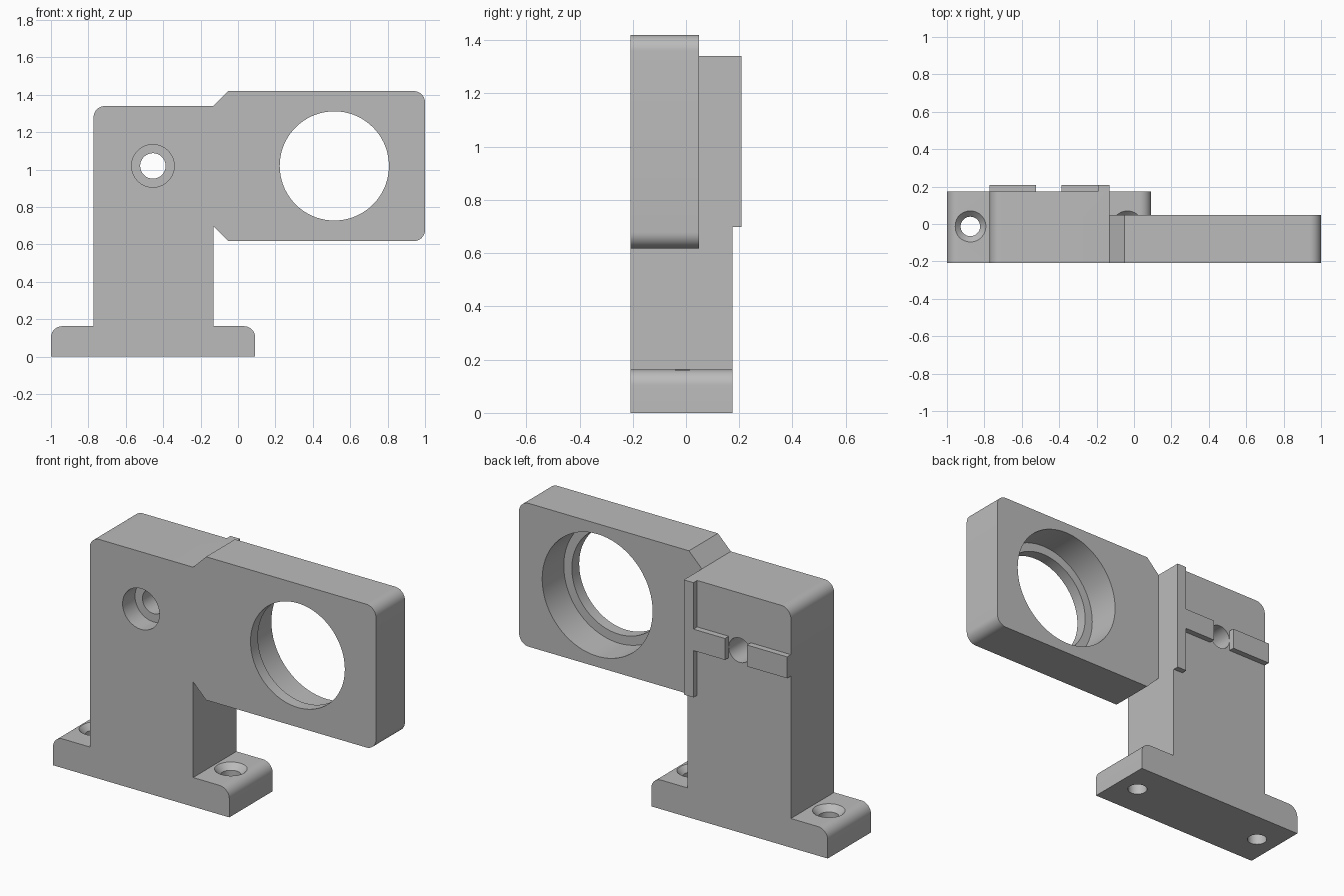
import bpy, bmesh, math
from mathutils import Vector

if "Cube" in bpy.data.objects:
    bpy.data.objects.remove(bpy.data.objects["Cube"], do_unlink=True)

GREY = (0.5, 0.5, 0.5, 1.0)
metal = bpy.data.materials.new("plain_grey")
metal.use_nodes = True
metal.diffuse_color = GREY
metal.node_tree.nodes["Principled BSDF"].inputs["Base Color"].default_value = GREY

FRONT, ARM_BACK, BACK, RIB_BACK = -0.208, 0.048, 0.175, 0.208
ROUND = 0.06


def finish(bm, name):
    """Turn a bmesh into a grey object."""
    bmesh.ops.recalc_face_normals(bm, faces=bm.faces[:])
    mesh = bpy.data.meshes.new(name)
    bm.to_mesh(mesh)
    bm.free()
    mesh.materials.append(metal)
    obj = bpy.data.objects.new(name, mesh)
    bpy.context.collection.objects.link(obj)
    return obj


def rounded(points, steps=10):
    """Outline from (x, z, radius) corners, each right-angled corner filleted."""
    out = []
    for i, (x, z, r) in enumerate(points):
        p = Vector((x, z))
        if not r:
            out.append(p)
            continue
        a = (Vector(points[i - 1][:2]) - p).normalized() * r
        b = (Vector(points[(i + 1) % len(points)][:2]) - p).normalized() * r
        for s in range(steps + 1):
            t = s / steps * math.pi / 2
            out.append(p + a * (1 - math.sin(t)) + b * (1 - math.cos(t)))
    return out


def slab(name, points, y0, y1):
    """Extrude an outline from y0 to y1."""
    bm = bmesh.new()
    face = bm.faces.new([bm.verts.new((p.x, y0, p.y)) for p in rounded(points)])
    ext = bmesh.ops.extrude_face_region(bm, geom=[face])["geom"]
    bmesh.ops.translate(bm, vec=(0, y1 - y0, 0),
                        verts=[g for g in ext if isinstance(g, bmesh.types.BMVert)])
    return finish(bm, name)


def box(name, x0, x1, z0, z1, y0, y1):
    return slab(name, [(x0, z0, 0), (x1, z0, 0), (x1, z1, 0), (x0, z1, 0)], y0, y1)


def turned(name, place, profile, sides=72):
    """Solid of revolution: rings of (radius, position), set in place by a function."""
    bm = bmesh.new()
    rings = []
    for r, d in profile:
        angles = [2 * math.pi * i / sides for i in range(sides)]
        rings.append([bm.verts.new(place(r * math.cos(a), r * math.sin(a), d)) for a in angles])
    for lo, hi in zip(rings, rings[1:]):
        for i in range(sides):
            j = (i + 1) % sides
            bm.faces.new((lo[i], lo[j], hi[j], hi[i]))
    bm.faces.new(rings[0])
    bm.faces.new(rings[-1])
    return finish(bm, name)


def combine(target, other, operation):
    """Apply a boolean and drop the helper."""
    mod = target.modifiers.new(operation.lower(), "BOOLEAN")
    mod.operation, mod.solver, mod.object = operation, "EXACT", other
    bpy.context.view_layer.objects.active = target
    bpy.ops.object.modifier_apply(modifier=mod.name)
    bpy.data.objects.remove(other, do_unlink=True)


# Upright column with its footed base
LEFT, RIGHT, MID = -0.772, -0.132, -0.455
bracket = slab("bracket_body", [
    (-1, 0, 0), (0.092, 0, 0), (0.092, 0.163, ROUND), (RIGHT, 0.163, 0),
    (RIGHT, 1.34, 0), (LEFT, 1.34, ROUND), (LEFT, 0.163, 0), (-1, 0.163, ROUND)],
    FRONT, BACK)

# Side arm with chamfered root
arm = slab("ring_arm", [
    (-0.25, 0.698, 0), (RIGHT, 0.698, 0), (-0.052, 0.618, 0), (1, 0.618, ROUND),
    (1, 1.42, ROUND), (-0.052, 1.42, 0), (RIGHT, 1.34, 0), (-0.25, 1.34, 0)],
    FRONT, ARM_BACK)
combine(bracket, arm, "UNION")

# Large stepped bore in the arm, open wider at the back
combine(bracket, turned("arm_bore", lambda u, v, d: (0.515 + u, d, 1.02 + v), [
    (0.292, FRONT - 0.1), (0.292, FRONT + 0.065),
    (0.342, FRONT + 0.065), (0.342, BACK)]), "DIFFERENCE")

# Counterbored screw hole in the column
combine(bracket, turned("column_hole", lambda u, v, d: (MID + u, d, 1.02 + v), [
    (0.114, FRONT - 0.1), (0.114, FRONT + 0.11),
    (0.068, FRONT + 0.11), (0.068, RIB_BACK + 0.1)]), "DIFFERENCE")

# Countersunk mounting holes in both feet
for side in (-1, 1):
    cx = MID + side * 0.42
    combine(bracket, turned("foot_hole", lambda u, v, d: (cx + u, -0.013 + v, d), [
        (0.052, -0.1), (0.052, 0.131), (0.083, 0.163), (0.083, 0.2)]), "DIFFERENCE")

# Locating ribs on the back of the column
ribs = [
    box("upright_rib", -0.192, RIGHT, 0.698, 1.34, BACK, RIB_BACK),
    box("inner_cross_rib", -0.387, -0.192, 0.96, 1.08, BACK, RIB_BACK),
    box("outer_cross_rib", LEFT, -0.523, 0.96, 1.08, BACK, RIB_BACK),
]

# Smooth fillets and bores, crisp edges elsewhere
bpy.ops.object.select_all(action="DESELECT")
for obj in [bracket] + ribs:
    obj.select_set(True)
bpy.context.view_layer.objects.active = bracket
bpy.ops.object.shade_smooth_by_angle(angle=math.radians(30))
